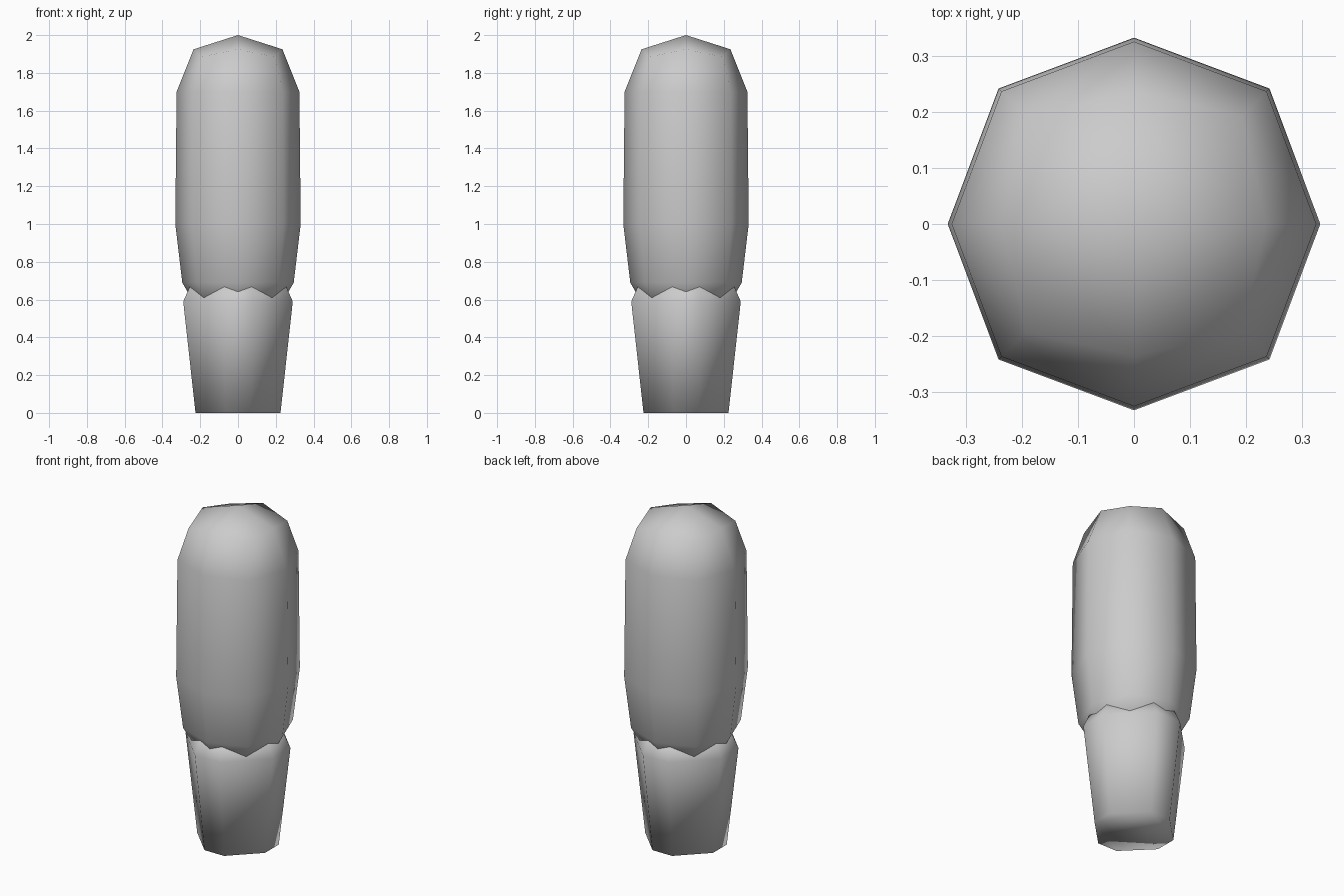
import bpy, bmesh

if "Cube" in bpy.data.objects:
    bpy.data.objects.remove(bpy.data.objects["Cube"])


def ring_axis(r, z, diag=0.727, corner_z=None):
    """Eight points: four on the axes, four on the diagonals."""
    cz = z if corner_z is None else corner_z
    d = r * diag
    return [(r, 0, z), (d, d, cz), (0, r, z), (-d, d, cz),
            (-r, 0, z), (-d, -d, cz), (0, -r, z), (d, -d, cz)]


def ring_cut(r, h, z):
    """Diamond with its four corners cut flat on the axes."""
    return [(r, -h, z), (r, h, z), (h, r, z), (-h, r, z),
            (-r, h, z), (-r, -h, z), (-h, -r, z), (h, -r, z)]


def loft(name, rings, apex=None):
    bm = bmesh.new()
    rows = [[bm.verts.new(p) for p in ring] for ring in rings]
    for a, b in zip(rows, rows[1:]):
        for i in range(8):
            j = (i + 1) % 8
            bm.faces.new((a[i], a[j], b[j], b[i]))
    bm.faces.new(rows[0][::-1])
    top = rows[-1]
    if apex is None:
        bm.faces.new(top)
    else:
        # four quads meeting at the crown
        tip = bm.verts.new((0, 0, apex))
        for i in range(0, 8, 2):
            bm.faces.new((top[i], top[i + 1], top[(i + 2) % 8], tip))
    bmesh.ops.recalc_face_normals(bm, faces=bm.faces)
    for f in bm.faces:
        f.smooth = True
    mesh = bpy.data.meshes.new(name)
    bm.to_mesh(mesh)
    bm.free()
    obj = bpy.data.objects.new(name, mesh)
    bpy.context.collection.objects.link(obj)
    return obj


# tapered lower segment, standing on a flat base
loft("lower_segment", [
    ring_cut(0.225, 0.065, 0.0),
    ring_cut(0.29, 0.083, 0.59),
    ring_cut(0.245, 0.07, 0.69),
])

# rounded upper segment, its narrow end sunk into the lower one
loft("upper_segment", [
    ring_axis(0.215, 0.55),
    ring_axis(0.295, 0.69),
    ring_axis(0.332, 1.0),
    ring_axis(0.325, 1.70),
    ring_axis(0.235, 1.925, 0.82, 1.885),
], apex=2.0)
